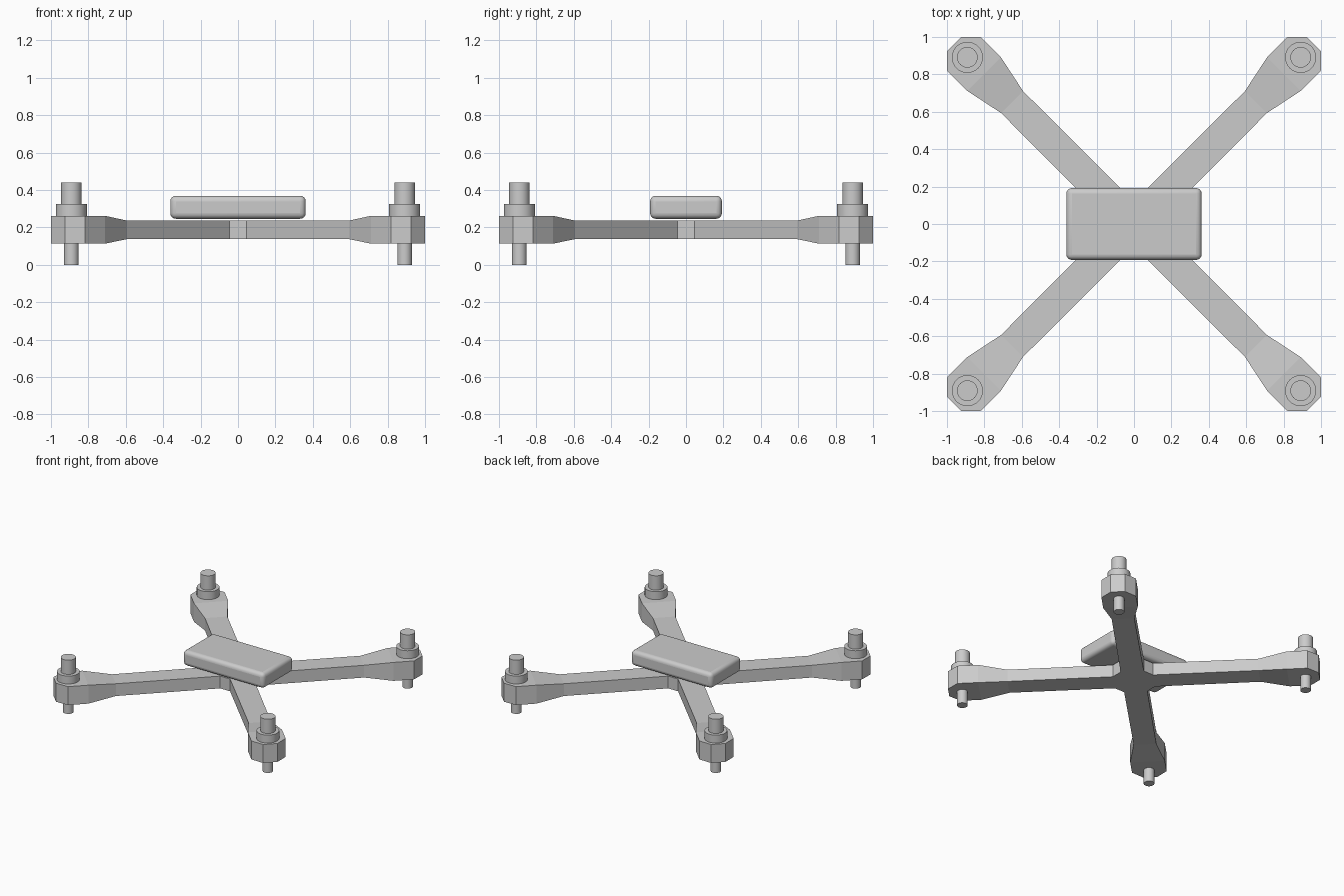
import bpy, bmesh
from math import cos, sin, pi, radians

if "Cube" in bpy.data.objects:
    bpy.data.objects.remove(bpy.data.objects["Cube"])

POST = 0.891   # x and y of the motor axes


def cylinder(name, x, y, r, z0, z1):
    bpy.ops.mesh.primitive_cylinder_add(vertices=32, radius=r, depth=z1 - z0,
                                        location=(x, y, (z0 + z1) / 2))
    bpy.context.object.name = name
    bpy.ops.object.shade_smooth_by_angle(angle=radians(40))


# Cross frame: arm sections as (distance along diagonal, half width, bottom, top)
sections = [(0.148, 0.085, 0.137, 0.236),
            (0.922, 0.083, 0.137, 0.236),
            (1.133, 0.127, 0.113, 0.262),
            (1.285, 0.127, 0.113, 0.262),
            (1.361, 0.053, 0.113, 0.262)]
bm = bmesh.new()
hub_low, hub_high = [], []
for k in range(4):
    a = pi / 4 + k * pi / 2
    rings = []
    for s, w, z0, z1 in sections:
        corners = [(-w, z0), (w, z0), (w, z1), (-w, z1)]
        rings.append([bm.verts.new((s * cos(a) - t * sin(a),
                                    s * sin(a) + t * cos(a), z)) for t, z in corners])
    for p, q in zip(rings, rings[1:]):
        for i in range(4):
            j = (i + 1) % 4
            bm.faces.new((p[i], p[j], q[j], q[i]))
    bm.faces.new(rings[-1])
    hub_low += rings[0][:2]
    hub_high += [rings[0][3], rings[0][2]]

# Hub plate where the arms meet, with the small corner facets
bm.faces.new(hub_low)
bm.faces.new(hub_high)
for i in range(1, 8, 2):
    j = (i + 1) % 8
    bm.faces.new((hub_low[i], hub_low[j], hub_high[j], hub_high[i]))
bmesh.ops.recalc_face_normals(bm, faces=bm.faces)
mesh = bpy.data.meshes.new("cross_frame")
bm.to_mesh(mesh)
bm.free()
bpy.context.collection.objects.link(bpy.data.objects.new("cross_frame", mesh))

# Rounded body box on top
bpy.ops.mesh.primitive_cube_add(size=1, location=(0, 0, 0.3075))
body = bpy.context.object
body.name = "body_box"
body.scale = (0.724, 0.384, 0.123)
bpy.ops.object.transform_apply(location=False, rotation=False, scale=True)
bevel = body.modifiers.new("round_edges", 'BEVEL')
bevel.width = 0.03
bevel.segments = 4
bpy.ops.object.shade_smooth_by_angle(angle=radians(40))

# Motor, collar and foot at the end of each arm
for sx in (-1, 1):
    for sy in (-1, 1):
        tag = ("right" if sx > 0 else "left") + ("_back" if sy > 0 else "_front")
        x, y = sx * POST, sy * POST
        cylinder("motor_collar_" + tag, x, y, 0.083, 0.25, 0.326)
        cylinder("motor_shaft_" + tag, x, y, 0.055, 0.31, 0.441)
        cylinder("foot_" + tag, x, y, 0.039, 0.0, 0.13)
